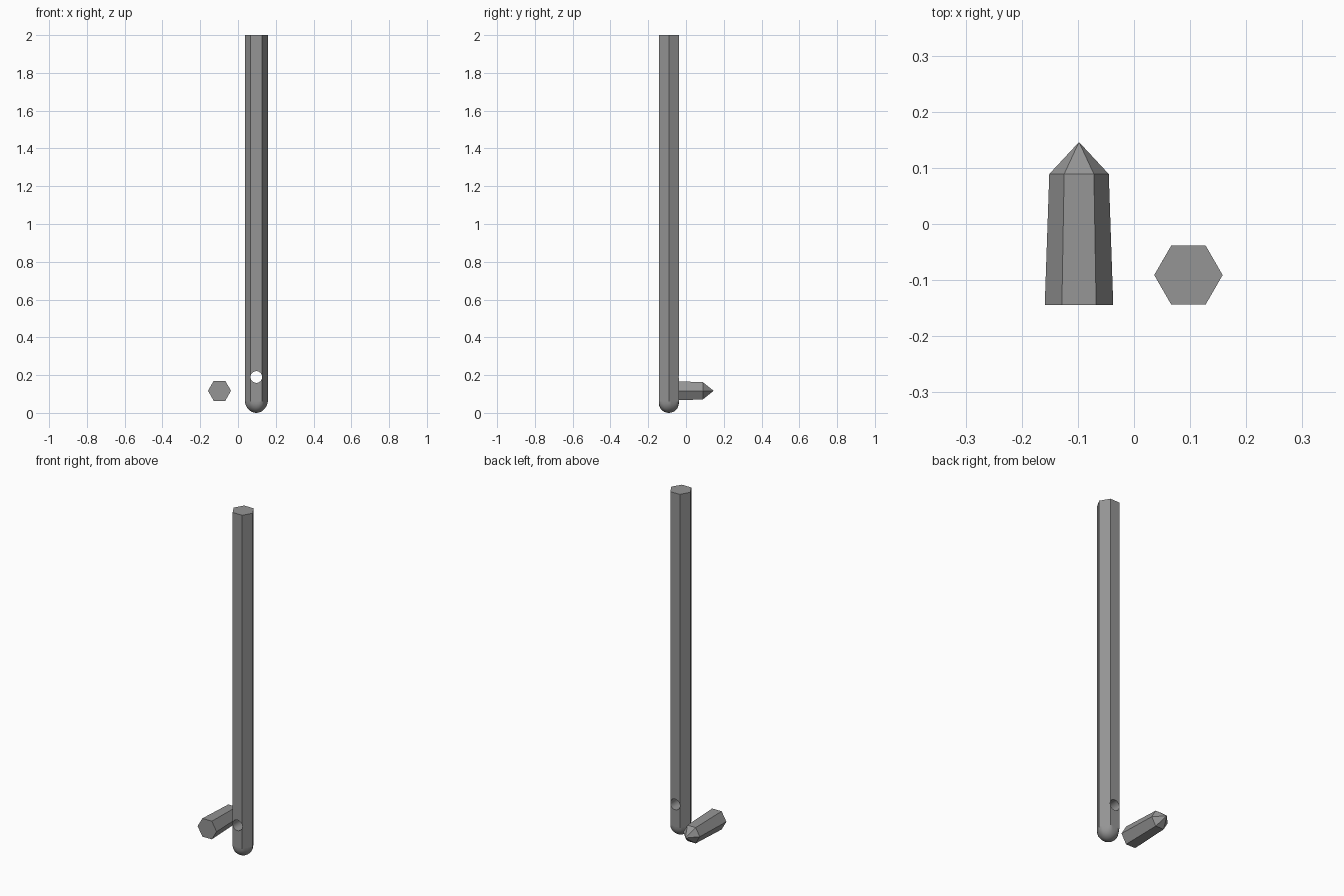
import bpy, bmesh, math
from mathutils import Matrix

if "Cube" in bpy.data.objects:
    bpy.data.objects.remove(bpy.data.objects["Cube"])

grey = bpy.data.materials.new("steel_grey")
grey.diffuse_color = (0.3, 0.3, 0.3, 1)
grey.use_nodes = True
grey.node_tree.nodes["Principled BSDF"].inputs["Base Color"].default_value = grey.diffuse_color

R = 0.061                      # hexagon corner radius
FLAT = R * math.cos(math.pi / 6)
ROD = (0.097, -0.091)          # rod axis in x, y
SEG = 24


def make_object(name, bm):
    bmesh.ops.recalc_face_normals(bm, faces=bm.faces)
    mesh = bpy.data.meshes.new(name)
    bm.to_mesh(mesh)
    bm.free()
    mesh.materials.append(grey)
    obj = bpy.data.objects.new(name, mesh)
    bpy.context.collection.objects.link(obj)
    return obj


def bridge(bm, a, b, smooth=False):
    n = len(a)
    for i in range(n):
        j = (i + 1) % n
        bm.faces.new((a[i], a[j], b[j], b[i])).smooth = smooth


def fan(bm, ring, tip, smooth=False):
    for i in range(len(ring)):
        bm.faces.new((ring[i], ring[(i + 1) % len(ring)], tip)).smooth = smooth


def hex_radius(a):
    # distance from centre to the hexagon outline in direction a
    return FLAT / math.cos((a % (math.pi / 3)) - math.pi / 6)


# Rod: hexagonal shaft with a rounded lower end
bm = bmesh.new()


def rod_ring(z, scale, roundness):
    ring = []
    for i in range(SEG):
        a = 2 * math.pi * i / SEG
        r = scale * (hex_radius(a) * (1 - roundness) + 0.057 * roundness)
        ring.append(bm.verts.new((ROD[0] + r * math.cos(a), ROD[1] + r * math.sin(a), z)))
    return ring


top = rod_ring(2.0, 1, 0)
last = rod_ring(R, 1, 0)
bm.faces.new(top)
bridge(bm, top, last)
STEPS = 8
for k in range(1, STEPS):
    t = math.pi / 2 * k / STEPS
    ring = rod_ring(R * (1 - math.sin(t)), math.cos(t), min(1, k / 4))
    bridge(bm, last, ring, True)
    last = ring
fan(bm, last, bm.verts.new((*ROD, 0)), True)
rod = make_object("hex_rod", bm)

# Cross hole near the lower end
bm = bmesh.new()
bmesh.ops.create_cone(bm, cap_ends=True, segments=32, radius1=0.031, radius2=0.031, depth=0.4,
                      matrix=Matrix.Translation((ROD[0], ROD[1], 0.19)) @ Matrix.Rotation(math.pi / 2, 4, 'X'))
for f in bm.faces:
    f.smooth = len(f.verts) == 4
cutter = make_object("hole_cutter", bm)
cutter.hide_render = True
mod = rod.modifiers.new("hole", 'BOOLEAN')
mod.operation = 'DIFFERENCE'
mod.solver = 'EXACT'
mod.object = cutter
bpy.context.view_layer.objects.active = rod
bpy.ops.object.modifier_apply(modifier=mod.name)
bpy.data.objects.remove(cutter)

# Peg: tapered hexagonal pin lying along y, with a pointed back end
bm = bmesh.new()
PX, PZ = -0.098, 0.117


def peg_ring(y, r):
    return [bm.verts.new((PX + r * math.cos(i * math.pi / 3), y, PZ + r * math.sin(i * math.pi / 3)))
            for i in range(6)]


front = peg_ring(-0.144, R)
shoulder = peg_ring(0.089, 0.053)
bm.faces.new(front)
bridge(bm, front, shoulder)
fan(bm, shoulder, bm.verts.new((PX, 0.146, PZ)))
make_object("pointed_peg", bm)
